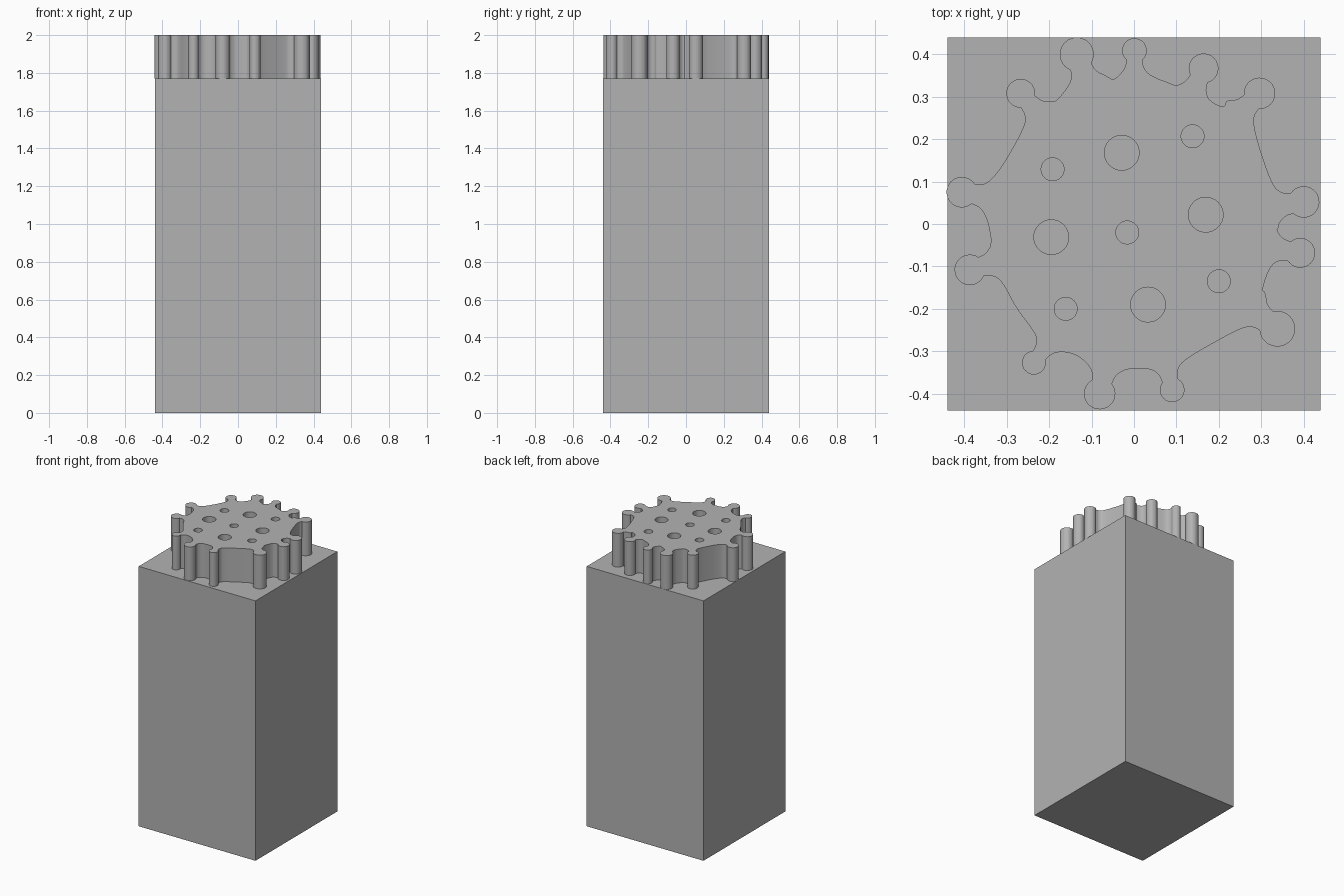
import bpy
from math import atan2, cos, sin, tau
from mathutils import Vector

default_cube = bpy.data.objects.get("Cube")
if default_cube:
    bpy.data.objects.remove(default_cube, do_unlink=True)

WIDTH = 0.88         # width of the square handle
TOP = 2.0            # top of the stamp
SHOULDER = 1.77      # top of the handle
UNIT = 0.001         # the stamp layout is given in thousandths

grey = bpy.data.materials.new("plain grey")
grey.use_nodes = True
grey.diffuse_color = (0.45, 0.45, 0.45, 1)
grey.node_tree.nodes["Principled BSDF"].inputs["Base Color"].default_value = grey.diffuse_color


def clockwise_arc(center, radius, start, sweep, steps):
    """Points along a clockwise arc, ends included."""
    angles = [start - sweep * i / steps for i in range(steps + 1)]
    return [center + radius * Vector((cos(a), sin(a))) for a in angles]


def soften(points):
    """Round the corners of an open path, keeping its ends."""
    result = [points[0]]
    for a, b in zip(points, points[1:]):
        result += [a.lerp(b, 0.25), a.lerp(b, 0.75)]
    return result + [points[-1]]


def knob_outline(center, radius):
    """Flared foot, neck and round head of one knob pointing away from the middle."""
    inward = -center.normalized()
    side = Vector((inward.y, -inward.x))
    neck_angle = tau / 9
    start = atan2(inward.y, inward.x) - neck_angle
    head = clockwise_arc(center, radius, start, tau - 2 * neck_angle, 24)

    def stalk(sign):
        foot = center + inward * (radius + 0.03) + side * sign * radius * 1.25
        neck = center + inward * (radius + 0.012) + side * sign * radius * 0.75
        return [foot, neck]

    return stalk(1), head, stalk(-1)[::-1]


def add_loop(curve, points):
    spline = curve.splines.new("POLY")
    spline.points.add(len(points) - 1)
    for target, p in zip(spline.points, points):
        target.co = (p.x, p.y, 0, 1)
    spline.use_cyclic_u = True


# Handle block
bpy.ops.mesh.primitive_cube_add(size=1, location=(0, 0, SHOULDER / 2))
handle = bpy.context.object
handle.name = "handle_block"
handle.dimensions = (WIDTH, WIDTH, SHOULDER)
bpy.ops.object.transform_apply(location=False, rotation=False, scale=True)
handle.data.materials.append(grey)

# Knobs clockwise: centre, radius, and a point of the body edge after each
layout = [
    ((400, 52), 37, (342, -8)),
    ((392, -68), 35, (301, -155)),
    ((338, -247), 42, (166, -292)),
    ((90, -391), 29, (0, -341)),
    ((-81, -400), 37, (-140, -306)),
    ((-236, -327), 28, (-279, -198)),
    ((-387, -108), 36, (-341, -10)),
    ((-406, 75), 36, (-302, 150)),
    ((-267, 308), 34, (-180, 293)),
    ((-135, 400), 40, (-50, 339)),
    ((1, 409), 29, (95, 328)),
    ((164, 367), 35, (214, 273)),
    ((296, 308), 37, (300, 165)),
]
knobs = [knob_outline(Vector(c) * UNIT, r * UNIT) for c, r, edge in layout]

# Outline of the stamp: round heads joined by softened body edges
outline = []
for i, (entry, head, leave) in enumerate(knobs):
    next_entry, next_head, next_leave = knobs[(i + 1) % len(knobs)]
    body_point = Vector(layout[i][2]) * UNIT
    path = [head[-1], *leave, body_point, *next_entry, next_head[0]]
    outline += head + soften(soften(path))[1:-1]

stamp_curve = bpy.data.curves.new("stamp_relief", "CURVE")
stamp_curve.dimensions = "2D"
stamp_curve.fill_mode = "BOTH"
stamp_curve.extrude = (TOP - SHOULDER) / 2
add_loop(stamp_curve, outline)

# Round holes through the stamp, in two sizes
holes = {
    27: [(-192, 129), (138, 207), (-16, -20), (-161, -200), (200, -135)],
    41: [(-29, 168), (169, 22), (-195, -31), (33, -190)],
}
for radius, centers in holes.items():
    for c in centers:
        add_loop(stamp_curve, clockwise_arc(Vector(c) * UNIT, radius * UNIT, 0, tau, 32)[:-1])

# Raised stamp on top of the handle
stamp = bpy.data.objects.new("stamp_relief", stamp_curve)
bpy.context.collection.objects.link(stamp)
stamp.location.z = (TOP + SHOULDER) / 2
stamp_curve.materials.append(grey)
bpy.ops.object.select_all(action="DESELECT")
stamp.select_set(True)
bpy.context.view_layer.objects.active = stamp
bpy.ops.object.convert(target="MESH")
bpy.ops.object.shade_flat()
